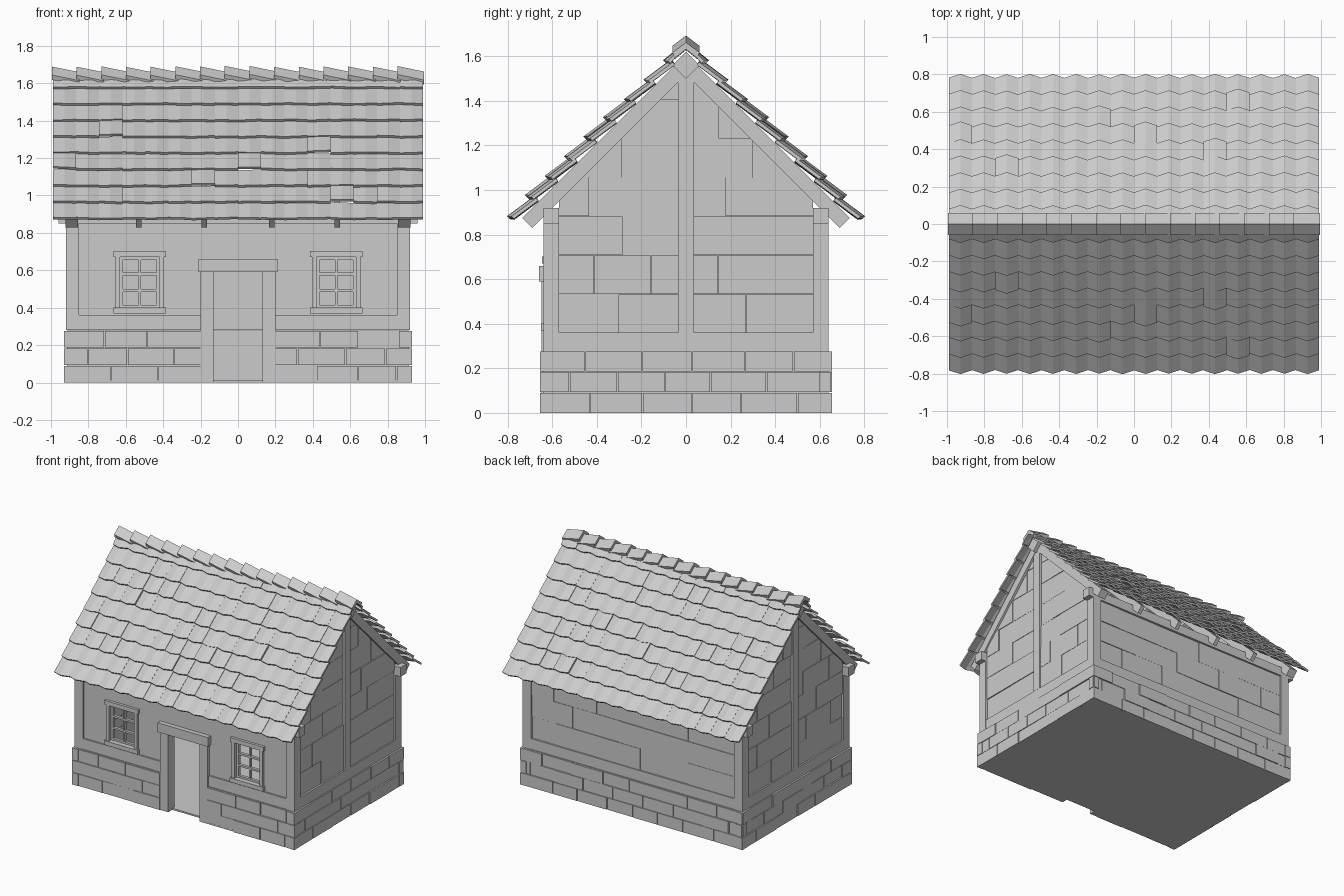
import bpy, bmesh, random
from mathutils import Vector

random.seed(4)
cube = bpy.data.objects.get("Cube")
if cube:
    bpy.data.objects.remove(cube, do_unlink=True)

grey = bpy.data.materials.new("plain grey")
grey.use_nodes = True
grey.diffuse_color = (0.6, 0.6, 0.6, 1)
grey.node_tree.nodes["Principled BSDF"].inputs["Base Color"].default_value = (0.6, 0.6, 0.6, 1)


def loft(bm, ring_a, ring_b):
    """Closed solid between two matching rings of points."""
    a = [bm.verts.new(p) for p in ring_a]
    b = [bm.verts.new(p) for p in ring_b]
    bm.faces.new(a)
    bm.faces.new(b[::-1])
    for i in range(len(a)):
        j = (i + 1) % len(a)
        bm.faces.new((a[i], b[i], b[j], a[j]))


def box(bm, x0, x1, y0, y1, z0, z1):
    ring = [(x0, y0), (x1, y0), (x1, y1), (x0, y1)]
    loft(bm, [(x, y, z0) for x, y in ring], [(x, y, z1) for x, y in ring])


def wall_box(bm, axis, side, u0, u1, d0, d1, z0, z1):
    """Box on a wall: u runs along the wall, d is the distance from the centre."""
    if axis == "y":
        box(bm, u0, u1, side * d0, side * d1, z0, z1)
    else:
        box(bm, side * d0, side * d1, u0, u1, z0, z1)


def courses(bm, axis, side, u0, u1, d0, d1, z0, z1, rows, width, jitter, gap):
    """Staggered courses of blocks with slightly uneven faces."""
    h = (z1 - z0) / rows
    for r in range(rows):
        u = u0
        step = width * (0.55 if r % 2 else 1)
        while u < u1 - 0.001:
            end = u + step * random.uniform(0.88, 1.12)
            if end > u1 - width * 0.3:
                end = u1
            wall_box(bm, axis, side, u, end - (gap if end < u1 else 0), d0,
                     d1 - random.uniform(0, jitter), z0 + r * h, z0 + (r + 1) * h - gap)
            u, step = end, width


def finish(name, bm):
    bmesh.ops.recalc_face_normals(bm, faces=bm.faces)
    mesh = bpy.data.meshes.new(name)
    bm.to_mesh(mesh)
    bm.free()
    mesh.materials.append(grey)
    obj = bpy.data.objects.new(name, mesh)
    bpy.context.collection.objects.link(obj)
    return obj


# Floor slab, set back at the doorway
bm = bmesh.new()
box(bm, -0.9, 0.9, -0.6, 0.62, 0, 0.012)
for s in (-1, 1):
    box(bm, s * 0.2, s * 0.925, -0.648, -0.6, 0, 0.012)
finish("floor", bm)

# Stone plinth: a solid backing with uneven stones in front of it
bm = bmesh.new()
stones = dict(z0=0, z1=0.28, rows=3, width=0.23, jitter=0.008, gap=0.004)
for s in (-1, 1):
    courses(bm, "x", s, -0.655, 0.655, 0.88, 0.93, **stones)
    box(bm, s * 0.85, s * 0.915, -0.64, 0.64, 0, 0.279)
    u0, u1 = sorted((s * 0.2, s * 0.93))
    courses(bm, "y", -1, u0, u1, 0.6, 0.655, **stones)
    box(bm, s * 0.2, s * 0.9, -0.64, -0.58, 0, 0.279)
courses(bm, "y", 1, -0.93, 0.93, 0.6, 0.655, **stones)
box(bm, -0.9, 0.9, 0.58, 0.64, 0, 0.279)
finish("stone_plinth", bm)

# Timber frame: corner posts, sill beams, wall plates and gable posts
bm = bmesh.new()
for sx in (-1, 1):
    for sy in (-1, 1):
        box(bm, sx * 0.85, sx * 0.92, sy * 0.57, sy * 0.64, 0.28, 0.85)
    box(bm, sx * 0.85, sx * 0.917, -0.57, 0.57, 0.28, 0.36)
    box(bm, sx * 0.85, sx * 0.918, -0.035, 0.035, 0.36, 1.56)
    box(bm, sx * 0.2, sx * 0.85, -0.637, -0.57, 0.28, 0.36)
box(bm, -0.85, 0.85, 0.57, 0.637, 0.28, 0.36)
for sy in (-1, 1):
    box(bm, -0.96, 0.96, sy * 0.57, sy * 0.64, 0.85, 0.92)
finish("timber_frame", bm)

# Front wall infill around the window and door openings
bm = bmesh.new()
for s in (-1, 1):
    for x0, x1, z0, z1 in ((0.63, 0.85, 0.36, 0.85), (0.42, 0.63, 0.36, 0.4),
                           (0.42, 0.63, 0.67, 0.85), (0.13, 0.42, 0.36, 0.85)):
        box(bm, s * x0, s * x1, -0.625, -0.575, z0, z1)
box(bm, -0.13, 0.13, -0.625, -0.575, 0.62, 0.85)
finish("front_wall", bm)

# Back wall blocks
bm = bmesh.new()
courses(bm, "y", 1, -0.85, 0.85, 0.58, 0.63, 0.36, 0.85, 3, 0.36, 0.008, 0.002)
box(bm, -0.85, 0.85, 0.575, 0.618, 0.36, 0.85)
finish("back_wall", bm)

# Gable blocks, trimmed to the roof slope
bm = bmesh.new()
for s in (-1, 1):
    courses(bm, "x", s, -0.57, 0.57, 0.86, 0.91, 0.36, 1.58, 7, 0.28, 0.008, 0.002)
    box(bm, s * 0.855, s * 0.898, -0.57, 0.57, 0.36, 1.58)
for s in (-1, 1):
    bmesh.ops.bisect_plane(bm, geom=bm.verts[:] + bm.edges[:] + bm.faces[:],
                           plane_co=Vector((0, 0, 1.58)), plane_no=Vector((0, s, 1)),
                           clear_outer=True)
finish("gable_walls", bm)

# Door frame
bm = bmesh.new()
for s in (-1, 1):
    box(bm, s * 0.13, s * 0.2, -0.648, -0.57, 0, 0.59)
box(bm, -0.21, 0.21, -0.66, -0.57, 0.59, 0.66)
finish("door_frame", bm)

# Windows: lintel, sill, jambs and glazing bars
for s, side in ((-1, "right"), (1, "left")):
    bm = bmesh.new()
    c = s * 0.525
    box(bm, c - 0.14, c + 0.14, -0.645, -0.57, 0.67, 0.702)
    box(bm, c - 0.14, c + 0.14, -0.65, -0.57, 0.368, 0.4)
    for k in (-1, 1):
        box(bm, c + k * 0.105, c + k * 0.13, -0.64, -0.57, 0.4, 0.67)
        box(bm, c + k * 0.09, c + k * 0.105, -0.615, -0.59, 0.4, 0.67)
    box(bm, c - 0.006, c + 0.006, -0.612, -0.592, 0.4, 0.67)
    for z in (0.407, 0.492, 0.58, 0.663):
        box(bm, c - 0.105, c + 0.105, -0.613, -0.591, z - 0.007, z + 0.007)
    finish(side + "_window", bm)

# Rafters and the diamond ridge beam
bm = bmesh.new()
profile = ((0.69, 0.83), (0.735, 0.875), (0, 1.61), (0, 1.52))
spans = [(s * a, s * b) for s in (-1, 1) for a, b in ((0.855, 0.922), (0.515, 0.545), (0.165, 0.195))]
for sy in (-1, 1):
    for x0, x1 in spans:
        loft(bm, [(x0, sy * y, z) for y, z in profile], [(x1, sy * y, z) for y, z in profile])
diamond = ((0, 1.5), (0.06, 1.56), (0, 1.62), (-0.06, 1.56))
loft(bm, [(-0.95, y, z) for y, z in diamond], [(0.95, y, z) for y, z in diamond])
finish("rafters", bm)

# Creased roof tiles, the same pattern on both slopes
WIDTH, PITCH, COLS, ROWS = 1.98 / 16, 0.0875, 16, 9
raised = {(0, 3), (2, 5), (6, 2), (8, 3), (11, 4), (12, 1)}
bm = bmesh.new()
for row in range(ROWS):
    for col in range(COLS):
        lift = random.uniform(0, 0.003) + (0.008 if (col, row) in raised else 0)
        tilt = random.uniform(-0.003, 0.003)
        x0 = -0.99 + col * WIDTH
        y0, z0 = 0.78 - row * PITCH + lift, 0.88 + row * PITCH + lift
        section = ((x0, 0, -tilt), (x0 + WIDTH / 2, 0.02, 0), (x0 + WIDTH, 0, tilt))
        for sy in (-1, 1):
            rings = []
            for dy, dz in ((0, 0), (-PITCH - 0.022, PITCH - 0.006)):
                top = [(x, sy * max(y0 + dy + out, 0), z0 + dz + t) for x, out, t in section]
                under = [(x, sy * max(y0 + dy + out - 0.01, 0), z0 + dz + t - 0.011)
                         for x, out, t in section]
                rings.append(top + under[::-1])
            loft(bm, *rings)
finish("roof_tiles", bm)

# Overlapping ridge caps, each tilted along the ridge
bm = bmesh.new()
CAPS = 15
step = 1.98 / CAPS
chevron = ((-0.06, -0.045), (0, 0), (0.06, -0.045), (0.05, -0.07), (0, -0.03), (-0.05, -0.07))
for i in range(CAPS):
    x0 = -0.995 + i * step
    x1 = min(x0 + step * 1.12, 0.995)
    z = 1.69 + random.uniform(-0.004, 0.003)
    loft(bm, [(x0, y, z + h) for y, h in chevron], [(x1, y, z - 0.03 + h) for y, h in chevron])
finish("ridge_caps", bm)
